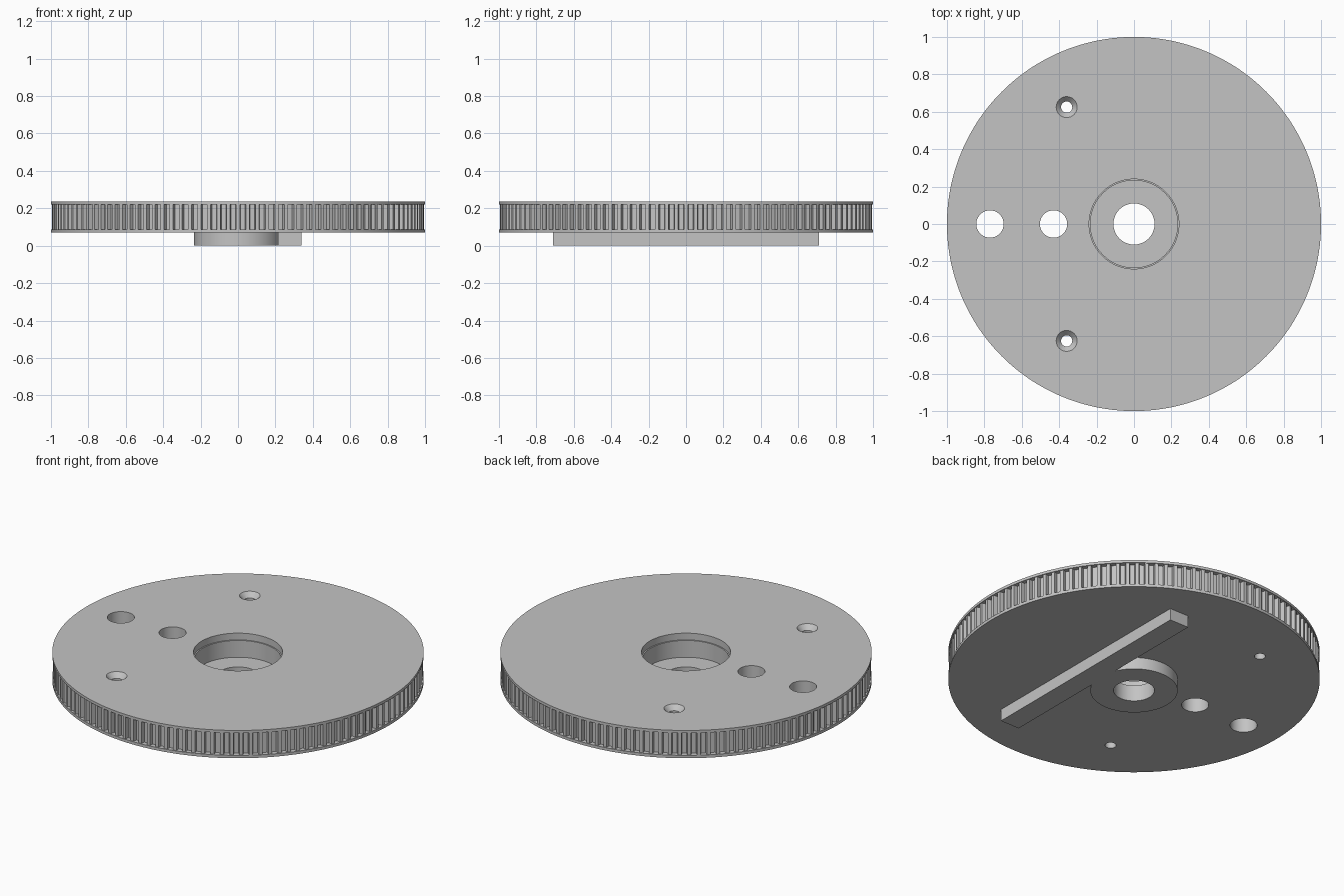
import bpy, bmesh
from math import pi, cos, sin, radians

if "Cube" in bpy.data.objects:
    bpy.data.objects.remove(bpy.data.objects["Cube"], do_unlink=True)

grey = bpy.data.materials.new("plain grey")
grey.use_nodes = True
colour = (0.55, 0.55, 0.55, 1)
grey.diffuse_color = colour
grey.node_tree.nodes["Principled BSDF"].inputs["Base Color"].default_value = colour


def prism(name, outline, z0, z1):
    """Closed solid: an outline extruded from z0 to z1."""
    bm = bmesh.new()
    base = bm.faces.new([bm.verts.new((x, y, z0)) for x, y in outline])
    top = bmesh.ops.extrude_face_region(bm, geom=[base])["geom"]
    moved = [v for v in top if isinstance(v, bmesh.types.BMVert)]
    bmesh.ops.translate(bm, vec=(0, 0, z1 - z0), verts=moved)
    bmesh.ops.recalc_face_normals(bm, faces=bm.faces)
    mesh = bpy.data.meshes.new(name)
    bm.to_mesh(mesh)
    bm.free()
    mesh.materials.append(grey)
    obj = bpy.data.objects.new(name, mesh)
    bpy.context.collection.objects.link(obj)
    return obj


def circle(r, n, x=0, y=0):
    return [(x + r * cos(2 * pi * i / n), y + r * sin(2 * pi * i / n)) for i in range(n)]


def cylinder(name, r, z0, z1, x=0, y=0, n=64):
    return prism(name, circle(r, n, x, y), z0, z1)


def cone(name, r0, r1, z0, z1, x, y, n=32):
    obj = cylinder(name, r0, z0, z1, x, y, n)
    for v in obj.data.vertices:
        if v.co.z > (z0 + z1) / 2:
            v.co.x = x + (v.co.x - x) * r1 / r0
            v.co.y = y + (v.co.y - y) * r1 / r0
    return obj


def combine(target, other, operation):
    """Apply a boolean and discard the helper."""
    mod = target.modifiers.new(operation.lower(), "BOOLEAN")
    mod.operation = operation
    mod.solver = "EXACT"
    mod.object = other
    bpy.context.view_layer.objects.active = target
    bpy.ops.object.modifier_apply(modifier=mod.name)
    bpy.data.objects.remove(other, do_unlink=True)


# Toothed rim: narrow lands between wide shallow grooves
TEETH = 120
pitch = 2 * pi / TEETH
outline = []
for i in range(TEETH):
    for share, r in ((-0.18, 0.995), (0.18, 0.995), (0.26, 0.972), (0.74, 0.972)):
        a = (i + share) * pitch
        outline.append((r * cos(a), r * sin(a)))
wheel = prism("toothed_wheel", outline, 0.08, 0.225)

# Flanges, hub and the straight bar below
combine(wheel, cylinder("lower_flange", 1, 0.07, 0.087, n=240), "UNION")
combine(wheel, cylinder("upper_flange", 1, 0.219, 0.235, n=240), "UNION")
combine(wheel, cylinder("hub", 0.235, 0, 0.083, n=96), "UNION")
bar = prism("bar", [(0.215, -0.71), (0.34, -0.71), (0.34, 0.71), (0.215, 0.71)], 0, 0.078)
combine(wheel, bar, "UNION")

# Stepped bearing pocket and shaft bore
combine(wheel, cylinder("pocket", 0.233, 0.095, 0.3, n=96), "DIFFERENCE")
combine(wheel, cylinder("pocket_lip", 0.24, 0.195, 0.3, n=96), "DIFFERENCE")
combine(wheel, cylinder("bore", 0.11, -0.1, 0.3), "DIFFERENCE")

# Two plain holes
for x in (-0.77, -0.43):
    combine(wheel, cylinder("plain_hole", 0.073, -0.1, 0.3, x), "DIFFERENCE")

# Two countersunk screw holes
for y in (-0.625, 0.625):
    combine(wheel, cylinder("screw_hole", 0.03, -0.1, 0.3, -0.36, y, 32), "DIFFERENCE")
    combine(wheel, cone("countersink", 0.028, 0.058, 0.205, 0.237, -0.36, y), "DIFFERENCE")

bpy.ops.object.select_all(action="DESELECT")
wheel.select_set(True)
bpy.context.view_layer.objects.active = wheel
bpy.ops.object.shade_smooth_by_angle(angle=radians(25))
